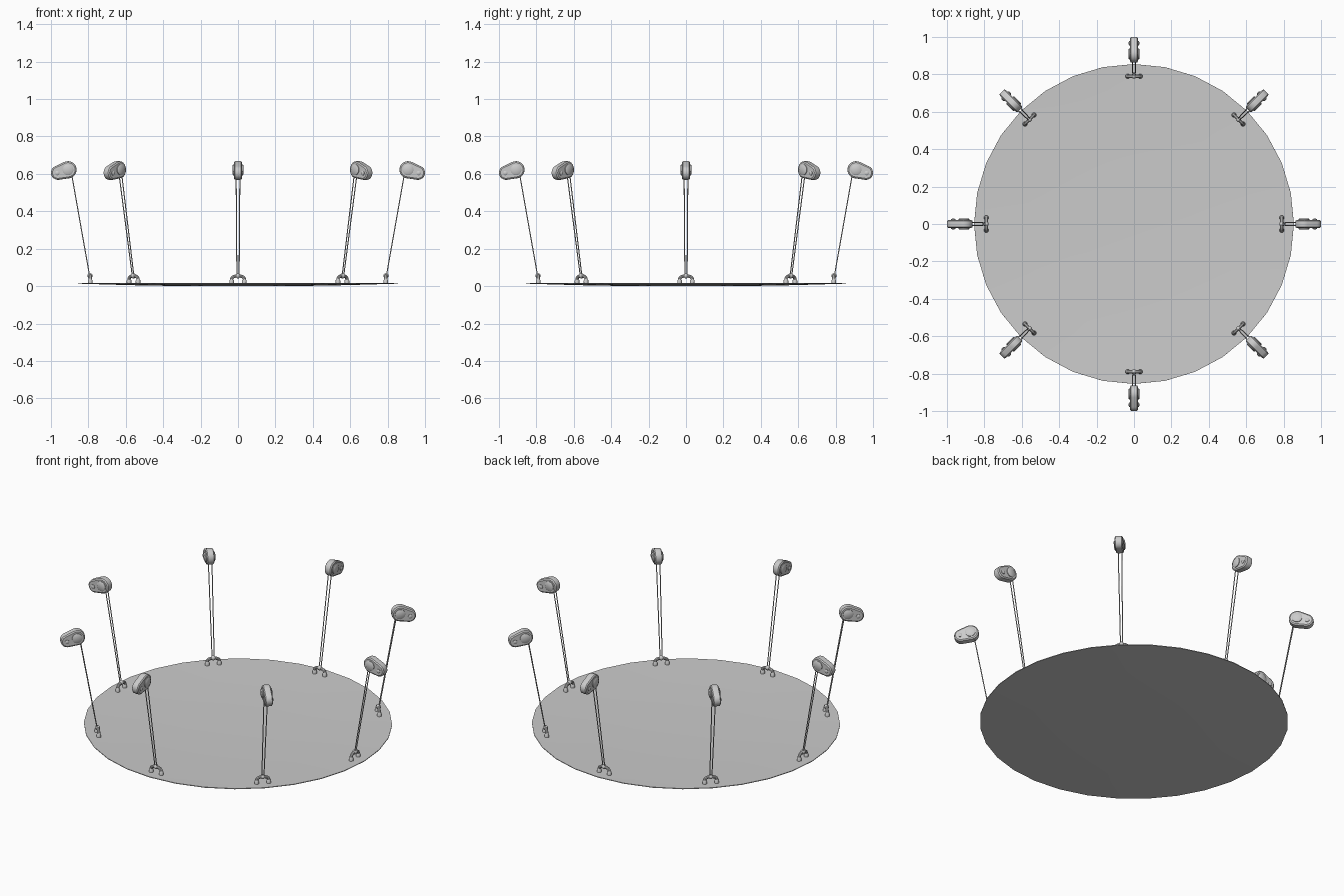
import bpy, bmesh, math
from mathutils import Vector, Matrix

if "Cube" in bpy.data.objects:
    bpy.data.objects.remove(bpy.data.objects["Cube"])

COUNT = 8


def make_mesh(name, bm, smooth=True):
    bmesh.ops.recalc_face_normals(bm, faces=bm.faces)
    me = bpy.data.meshes.new(name)
    bm.to_mesh(me)
    bm.free()
    for p in me.polygons:
        p.use_smooth = smooth
    if smooth:
        me.set_sharp_from_angle(angle=math.radians(35))
    return me


def ring_copies(name, me):
    # repeat a part around the disc
    for i in range(COUNT):
        ob = bpy.data.objects.new(f"{name}_{i + 1}", me)
        ob.matrix_world = Matrix.Rotation(i * math.tau / COUNT, 4, 'Z')
        bpy.context.collection.objects.link(ob)


def rod(bm, a, b, r1, r2=None, seg=20):
    a, b = Vector(a), Vector(b)
    d = b - a
    m = Matrix.Translation((a + b) / 2) @ d.to_track_quat('Z', 'Y').to_matrix().to_4x4()
    bmesh.ops.create_cone(bm, cap_ends=True, segments=seg, radius1=r1,
                          radius2=r1 if r2 is None else r2, depth=d.length, matrix=m)


def tube(bm, path, radii, seg=10):
    # round section swept along a path in the tangential plane
    rings = []
    for i, p in enumerate(path):
        t = (path[min(i + 1, len(path) - 1)] - path[max(i - 1, 0)]).normalized()
        n = Vector((1, 0, 0))
        s = t.cross(n)
        rings.append([bm.verts.new(p + radii[i] * (n * math.cos(a) + s * math.sin(a)))
                      for a in (k * math.tau / seg for k in range(seg))])
    for r0, r1 in zip(rings, rings[1:]):
        for k in range(seg):
            bm.faces.new((r0[k], r0[(k + 1) % seg], r1[(k + 1) % seg], r1[k]))
    bm.faces.new(rings[0])
    bm.faces.new(rings[-1])


# Thin, slightly sagging disc
bm = bmesh.new()
rings = []
for r in (0.3, 0.58, 0.855):
    z = 0.004 + 0.015 * (r / 0.855) ** 2
    rings.append([bm.verts.new((r * math.cos(k * math.tau / 32), r * math.sin(k * math.tau / 32), z))
                  for k in range(32)])
bm.faces.new(rings[0])
for a, b in zip(rings, rings[1:]):
    for k in range(32):
        bm.faces.new((a[k], b[k], b[(k + 1) % 32], a[(k + 1) % 32]))
bmesh.ops.recalc_face_normals(bm, faces=bm.faces)
bmesh.ops.solidify(bm, geom=bm.faces[:], thickness=0.004)
low = min(v.co.z for v in bm.verts)
bmesh.ops.translate(bm, verts=bm.verts, vec=(0, 0, -low))
disc = bpy.data.objects.new("disc", make_mesh("disc", bm))
bpy.context.collection.objects.link(disc)

# Pulley housing: egg outline around wheel and mounting eye
BIG, SMALL = Vector((0.909, 0.622)), Vector((0.962, 0.606))
RB, RS = 0.046, 0.038
d = SMALL - BIG
base = math.atan2(d.y, d.x)
open_a = math.acos((RB - RS) / d.length)


def egg(inset):
    pts = []
    for c, r, a0, a1 in ((BIG, RB, base + open_a, base + math.tau - open_a),
                         (SMALL, RS, base - open_a, base + open_a)):
        for k in range(15):
            a = a0 + (a1 - a0) * k / 14
            pts.append(c + (r - inset) * Vector((math.cos(a), math.sin(a))))
    return pts


bm = bmesh.new()
loops = [[bm.verts.new((p.x, y, p.y)) for p in egg(i)]
         for y, i in ((-0.022, 0.008), (-0.017, 0.001), (-0.009, 0), (0.009, 0), (0.017, 0.001), (0.022, 0.008))]
for a, b in zip(loops, loops[1:]):
    n = len(a)
    for k in range(n):
        bm.faces.new((a[k], a[(k + 1) % n], b[(k + 1) % n], b[k]))
bm.faces.new(loops[0])
bm.faces.new(loops[-1])
ring_copies("pulley_housing", make_mesh("pulley_housing", bm))

# Wheel hubs and mounting pins on both housing cheeks
bm = bmesh.new()
for s in (-1, 1):
    for c, r, h in ((BIG, 0.029, 0.030), (SMALL + Vector((0.004, -0.002)), 0.012, 0.029)):
        rod(bm, (c.x, 0.015 * s, c.y), (c.x, (h - 0.004) * s, c.y), r)
        rod(bm, (c.x, (h - 0.004) * s, c.y), (c.x, h * s, c.y), r, r - 0.006)
ring_copies("pulley_hub", make_mesh("pulley_hub", bm))

# Paired ropes from pulley to anchor
bm = bmesh.new()
for s in (-1, 1):
    rod(bm, (0.888, 0.010 * s, 0.59), (0.794, 0.006 * s, 0.058), 0.0028, seg=8)
ring_copies("rope", make_mesh("rope", bm))

# Anchor staple: arch with thick feet
bm = bmesh.new()
path, radii = [], []
for y, z, r in ((-0.034, 0.012, 0.013), (-0.034, 0.030, 0.013), (-0.034, 0.036, 0.009)):
    path.append(Vector((0.79, y, z)))
    radii.append(r)
for k in range(9):
    a = math.pi - math.pi * k / 8
    path.append(Vector((0.79, 0.034 * math.cos(a), 0.038 + 0.017 * math.sin(a))))
    radii.append(0.009)
path += [Vector((p.x, -p.y, p.z)) for p in path[2::-1]]
radii += radii[2::-1]
tube(bm, path, radii)
# rope knot over the arch
bmesh.ops.create_uvsphere(bm, u_segments=14, v_segments=8, radius=0.014,
                          matrix=Matrix.Translation((0.791, 0, 0.055)))
ring_copies("anchor_staple", make_mesh("anchor_staple", bm))
